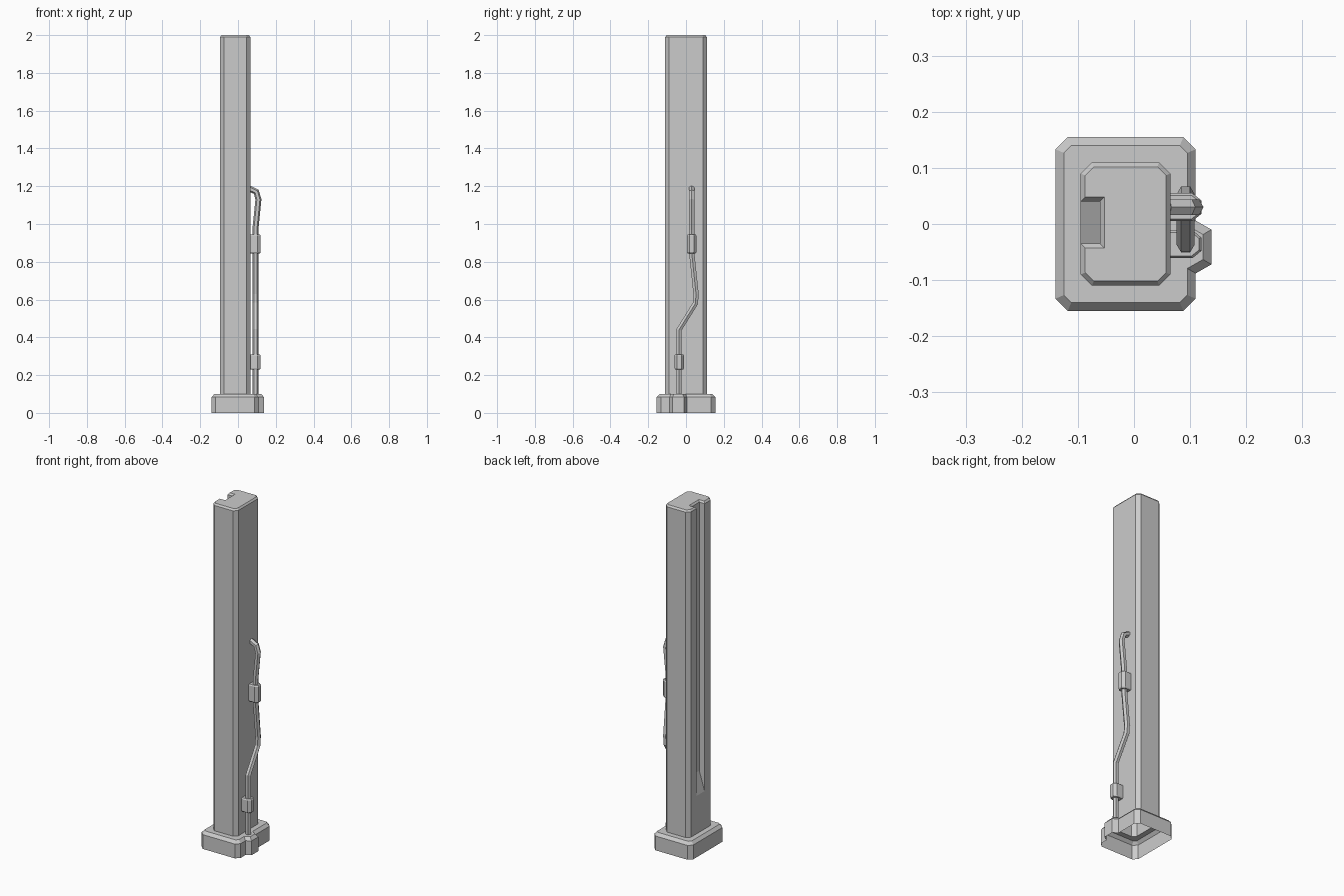
import bpy, bmesh
from mathutils import Vector
from math import cos, sin, pi

cube = bpy.data.objects.get("Cube")
if cube:
    bpy.data.objects.remove(cube)

grey = bpy.data.materials.new("light_grey")
grey.use_nodes = True
grey.diffuse_color = (0.6, 0.6, 0.6, 1)
grey.node_tree.nodes["Principled BSDF"].inputs["Base Color"].default_value = (0.6, 0.6, 0.6, 1)


def inset(poly, d):
    """Move every edge of a counter-clockwise outline inward by d."""
    out = []
    for i, p in enumerate(poly):
        p, a, b = Vector(p), Vector(poly[i - 1]), Vector(poly[(i + 1) % len(poly)])
        u, v = (p - a).normalized(), (b - p).normalized()
        n, m = Vector((-u.y, u.x)), Vector((-v.y, v.x))
        out.append(p + (n + m) * d / (1 + n.dot(m)))
    return out


def at(poly, z):
    return [Vector((p[0], p[1], z)) for p in poly]


def loft(name, rings, cap_start=False, cap_end=False, hole=None):
    """Skin a stack of matching rings; hole fills a flat rim to an inner outline."""
    bm = bmesh.new()
    loops = [[bm.verts.new(p) for p in ring] for ring in rings]
    n = len(loops[0])
    for a, b in zip(loops, loops[1:]):
        for i in range(n):
            j = (i + 1) % n
            bm.faces.new((a[i], a[j], b[j], b[i]))
    if cap_start:
        bm.faces.new(loops[0][::-1])
    if cap_end:
        bm.faces.new(loops[-1])
    if hole:
        inner = [bm.verts.new(p) for p in hole]
        edges = [bm.edges.new((inner[i - 1], v)) for i, v in enumerate(inner)]
        edges += [bm.edges.get((loops[-1][i - 1], v)) for i, v in enumerate(loops[-1])]
        bmesh.ops.triangle_fill(bm, edges=edges, use_beauty=True, normal=(0, 0, 1))
    bmesh.ops.remove_doubles(bm, verts=bm.verts, dist=0.0001)
    mesh = bpy.data.meshes.new(name)
    bm.to_mesh(mesh)
    bm.free()
    mesh.materials.append(grey)
    obj = bpy.data.objects.new(name, mesh)
    bpy.context.collection.objects.link(obj)
    return obj


# Column: chamfered outline with a groove of given depth in the -x side
def column_outline(depth):
    g = -0.095 + depth
    return [(0.045, -0.11), (0.065, -0.09), (0.065, 0.09), (0.045, 0.11),
            (-0.075, 0.11), (-0.095, 0.09), (-0.095, 0.04), (g, 0.04),
            (g, -0.035), (-0.095, -0.035), (-0.095, -0.09), (-0.075, -0.11)]


plain, grooved = column_outline(0), column_outline(0.034)
loft("column", [at(plain, 0.1), at(plain, 0.32), at(grooved, 0.43),
                at(grooved, 1.99), at(inset(grooved, 0.008), 2.0)], cap_end=True)

# Hollow base with a small bump under the pipe, open below
base = [(0.088, -0.155), (0.11, -0.133), (0.11, -0.088), (0.138, -0.072),
        (0.138, -0.01), (0.11, 0.006), (0.11, 0.133), (0.088, 0.155),
        (-0.118, 0.155), (-0.14, 0.133), (-0.14, -0.133), (-0.118, -0.155)]
rim = [p for i, p in enumerate(plain) if i not in (7, 8)]
loft("base", [at(base, 0), at(base, 0.083), at(inset(base, 0.015), 0.1)],
     hole=at(rim, 0.1))

# Six-sided pipe that bends up the +x side and turns into the column
path = [Vector(p) for p in [
    (0.092, -0.037, 0.09), (0.092, -0.037, 0.44), (0.092, 0.05, 0.58),
    (0.092, 0.053, 0.63), (0.092, 0.03, 0.85), (0.092, 0.03, 0.97),
    (0.108, 0.03, 1.13), (0.097, 0.03, 1.17), (0.06, 0.03, 1.188)]]
rings = []
for i, p in enumerate(path):
    before = (p - path[i - 1]).normalized() if i else Vector((0, 0, 1))
    after = (path[i + 1] - p).normalized() if i < len(path) - 1 else before
    t = (before + after).normalized()
    u = Vector((1, 0, 0))
    u = (u - t * u.dot(t)).normalized()
    v = t.cross(u)
    rings.append([p + 0.016 * (u * cos(k * pi / 3) + v * sin(k * pi / 3)) for k in range(6)])
loft("pipe", rings, cap_start=True, cap_end=True)

# Clamps holding the pipe to the column
for name, y, low, high in [("lower_clamp", -0.036, 0.23, 0.31),
                           ("upper_clamp", 0.03, 0.845, 0.945)]:
    outline = [(0.06, y - 0.025), (0.104, y - 0.025), (0.12, y - 0.012),
               (0.12, y + 0.012), (0.104, y + 0.025), (0.06, y + 0.025)]
    small = inset(outline, 0.004)
    loft(name, [at(small, low), at(outline, low + 0.006),
                at(outline, high - 0.006), at(small, high)], True, True)
